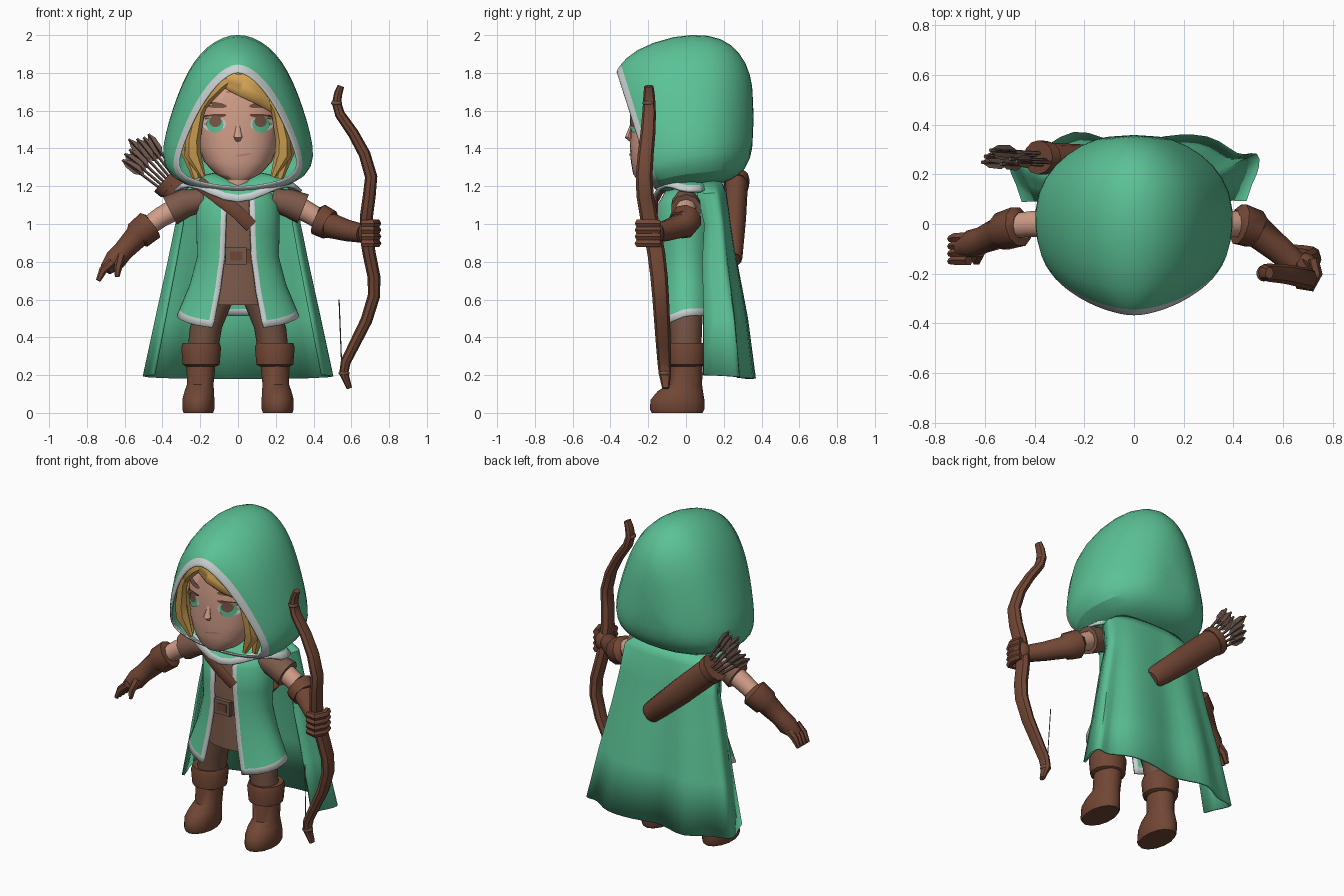
import bpy, bmesh, math, random
from mathutils import Vector as V

random.seed(4)
cube = bpy.data.objects.get("Cube")
if cube:
    bpy.data.objects.remove(cube)
parts = []


def material(name, *rgb):
    m = bpy.data.materials.new(name)
    m.use_nodes = True
    m.diffuse_color = (*rgb, 1)
    m.node_tree.nodes["Principled BSDF"].inputs["Base Color"].default_value = (*rgb, 1)
    return m


GREEN = material("cloak green", .105, .54, .3)
TRIM = material("pale trim", .6, .65, .64)
LEATHER = material("leather brown", .165, .062, .035)
TUNIC = material("tunic brown", .2, .1, .068)
TROUSERS = material("trouser brown", .165, .082, .055)
SKIN = material("skin", .64, .34, .25)
HAIR = material("golden hair", .66, .37, .09)
FEATHER = material("feather taupe", .17, .105, .08)
LIP = material("lip", .55, .22, .17)


def finish(name, bm, mats):
    bmesh.ops.recalc_face_normals(bm, faces=bm.faces)
    me = bpy.data.meshes.new(name)
    bm.to_mesh(me)
    bm.free()
    for m in mats:
        me.materials.append(m)
    ob = bpy.data.objects.new(name, me)
    bpy.context.collection.objects.link(ob)
    parts.append(ob)
    return ob


def loft(name, rings, mats, closed=True, caps=(True, True), rule=None, thick=0):
    """Skin a list of point rings; rule(row, column) picks the material."""
    bm = bmesh.new()
    rows = [[bm.verts.new(p) for p in r] for r in rings]
    n = len(rows[0])
    for i in range(len(rows) - 1):
        for j in range(n if closed else n - 1):
            k = (j + 1) % n
            f = bm.faces.new((rows[i][j], rows[i][k], rows[i + 1][k], rows[i + 1][j]))
            if rule:
                f.material_index = rule(i, j)
    if closed:
        for cap, row in zip(caps, (rows[0], rows[-1])):
            if cap:
                bm.faces.new(row)
    ob = finish(name, bm, mats)
    if thick:
        s = ob.modifiers.new("cloth", 'SOLIDIFY')
        s.thickness, s.offset = thick, 0
    return ob


def ellipse(z, rx, ry, cx=0, cy=0, n=16, power=1):
    """A ring; a power below one makes it boxier."""
    def bend(c):
        return math.copysign(abs(c) ** power, c)
    angles = [math.tau * i / n for i in range(n)]
    return [V((cx + rx * bend(math.sin(a)), cy - ry * bend(math.cos(a)), z)) for a in angles]


def tube(name, pts, radii, mat, n=8, flat=1, ref=(0, 1, 0)):
    pts = [V(p) for p in pts]
    rings = []
    for i, p in enumerate(pts):
        t = (pts[min(i + 1, len(pts) - 1)] - pts[max(i - 1, 0)]).normalized()
        a = t.cross(V(ref)).normalized()
        b = a.cross(t)
        rings.append([p + radii[i] * (a * math.cos(math.tau * k / n) + b * flat * math.sin(math.tau * k / n))
                      for k in range(n)])
    return loft(name, rings, [mat])


def blob(name, loc, scale, mat, box=False):
    bm = bmesh.new()
    if box:
        bmesh.ops.create_cube(bm, size=2)
    else:
        bmesh.ops.create_uvsphere(bm, u_segments=14, v_segments=9, radius=1)
    for v in bm.verts:
        v.co = V(c * s + o for c, s, o in zip(v.co, scale, loc))
    return finish(name, bm, [mat])


# Hood: a pointed opening blended into a rounder outline, swept to the back
half = [(0, 1), (.2, .98), (.4, .92), (.58, .82), (.72, .69), (.85, .52), (.95, .35), (1, .21), (.92, .09), (.6, .02), (0, 0)]
peaked = [(0, 1), (.17, .965), (.36, .88), (.54, .76), (.7, .62), (.84, .46), (.95, .31), (1, .19), (.9, .09), (.5, .03), (0, 0)]
# each section: y, lean, half width, top, bottom
sections = [(-.175, .32, .315, 1.805, 1.195), (-.145, .32, .343, 1.84, 1.165), (-.09, .26, .377, 1.92, 1.175),
            (0, .08, .405, 2.0, 1.19), (.13, 0, .393, 2.003, 1.2), (.235, 0, .325, 1.955, 1.23),
            (.315, 0, .215, 1.86, 1.29), (.352, 0, .1, 1.72, 1.4)]
rings = []
for i, (y, lean, w, top, bot) in enumerate(sections):
    shape = peaked if i < 2 else half
    shape = shape + [(-u, h) for u, h in shape[-2:0:-1]]
    rings.append([V((u * w, y - lean * (bot + h * (top - bot) - 1.2), bot + h * (top - bot))) for u, h in shape])
hood = loft("hood", rings, [GREEN, TRIM], caps=(False, True), rule=lambda i, j: int(i == 0), thick=.015)
hood.modifiers.new("soften", 'SUBSURF').levels = 1

# Head: rows of height, half width, centre y, half depth
head = [(1.235, .06, -.2, .06), (1.265, .12, -.17, .11), (1.33, .18, -.12, .172), (1.41, .21, -.1, .197),
        (1.5, .222, -.08, .215), (1.6, .22, -.075, .222), (1.7, .185, -.07, .21), (1.78, .11, -.04, .13)]
loft("head", [ellipse(z, rx, ry, 0, cy, 28, .85) for z, rx, cy, ry in head], [SKIN])
loft("neck", [ellipse(z, .08, .08, 0, -.04, 10) for z in (1.1, 1.3)], [SKIN])
tube("nose", [(0, -.28, 1.55), (0, -.298, 1.49), (0, -.306, 1.462), (0, -.285, 1.44)], [.008, .015, .023, .014],
     SKIN, 8, .8)


def face_y(x, z):
    for a, b in zip(head, head[1:]):
        if a[0] <= z <= b[0]:
            t = (z - a[0]) / (b[0] - a[0])
            rx, cy, ry = (a[k] + t * (b[k] - a[k]) for k in (1, 2, 3))
            return cy - ry * max(0, 1 - abs(x / rx) ** (2 / .85)) ** (.85 / 2)
    return -.25


def patch(name, cx, cz, w, h, mat, lift, tilt=0, n=14):
    """A thin oval that follows the face."""
    bm = bmesh.new()
    pts = [(0, 0)] + [(w * math.cos(math.tau * i / n), h * math.sin(math.tau * i / n)) for i in range(n)]
    vs = [bm.verts.new((cx + x, face_y(cx + x, cz + z + tilt * x) - lift, cz + z + tilt * x)) for x, z in pts]
    for i in range(n):
        bm.faces.new((vs[0], vs[1 + i], vs[1 + (i + 1) % n]))
    finish(name, bm, [mat])


for s, side in ((1, "left"), (-1, "right")):
    patch(side + "_eye_white", s * .127, 1.53, .063, .04, TRIM, .004)
    patch(side + "_lash", s * .127, 1.57, .066, .012, LEATHER, .006, -s * .1)
    patch(side + "_iris", s * .122, 1.527, .046, .044, GREEN, .0065)
    patch(side + "_pupil", s * .12, 1.543, .033, .03, TUNIC, .009)
    patch(side + "_brow", s * .125, 1.63, .066, .016, TROUSERS, .006, s * .1)
patch("mouth", .03, 1.365, .045, .006, LIP, .005, .15)

# Hair: crown and tapered locks
blob("hair_crown", (0, -.01, 1.59), (.25, .245, .2), HAIR)
for s, side in ((1, "left"), (-1, "right")):
    tube(side + "_front_lock", [(s * .15, -.27, 1.71), (s * .208, -.25, 1.6), (s * .238, -.225, 1.45), (s * .24, -.21, 1.37),
                                (s * .185, -.2, 1.25)], [.025, .032, .04, .045, .014], HAIR, 6, .8)
    tube(side + "_outer_lock", [(s * .18, -.19, 1.66), (s * .225, -.18, 1.53), (s * .26, -.16, 1.4),
                                (s * .22, -.15, 1.24)], [.035, .045, .05, .02], HAIR, 6, .8)
for k in range(3):
    tube("fringe_%d" % k, [(-.09, -.285, 1.775 - .01 * k), (.02, -.315, 1.75 - .015 * k), (.12, -.3, 1.71 - .02 * k),
                           (.2, -.235, 1.63 - .02 * k)], [.025, .045, .042, .01], HAIR, 6, .5)
tube("side_fringe", [(-.03, -.29, 1.775), (-.1, -.305, 1.735), (-.165, -.28, 1.67), (-.21, -.23, 1.58)],
     [.02, .036, .036, .012], HAIR, 6, .6)

# Tunic, belt and trousers
loft("tunic", [ellipse(z, rx, ry) for z, rx, ry in
               ((1.2, .12, .09), (1.1, .19, .13), (.83, .18, .12), (.7, .19, .13), (.57, .2, .135))], [TUNIC])
loft("belt", [ellipse(z, .19, .131) for z in (.79, .865)], [LEATHER])
blob("buckle", (-.01, -.135, .83), (.055, .012, .045), FEATHER, True)
blob("buckle_centre", (-.01, -.144, .83), (.033, .006, .024), LEATHER, True)
tube("chest_strap", [(-.21, -.11, 1.22), (-.09, -.158, 1.13), (.0, -.163, 1.06), (.07, -.145, .99)],
     [.036] * 4, LEATHER, 8, .3)

# Open vest with a pale edge: height, half width, half depth, front gap
vest = [(1.19, .15, .1, .06), (1.1, .215, .15, .06), (.95, .215, .15, .065), (.83, .21, .142, .07), (.68, .25, .155, .095),
        (.55, .305, .165, .125), (.515, .32, .17, .135)]
rings = []
for z, rx, ry, gap in vest:
    a0 = math.asin(gap / rx)
    a1 = a0 + .028 / rx
    angles = [a0] + [a1 + (math.tau - 2 * a1) * i / 22 for i in range(23)] + [math.tau - a0]
    drop = .07 * max(0, min(1, (.85 - z) / .3))
    rings.append([V((rx * math.sin(a), -ry * math.cos(a), z - drop * max(0, math.cos(a)))) for a in angles])
loft("vest", rings, [GREEN, TRIM], closed=False, thick=.014,
     rule=lambda i, j: int(j in (0, 23) or i == len(vest) - 2))

# Shoulder mantle: pale rim dipping at the chest and over each arm
rings = []
for r, rise in ((.3, .08), (.7, .045), (.91, .015), (1, -.012)):
    rings.append([])
    for i in range(28):
        a = math.tau * i / 28
        front = max(0, math.cos(a))
        hump = .05 * math.sin(2 * a) ** 2 if front else 0
        depth = .19 if front else .155
        rings[-1].append(V((.335 * r * math.sin(a), .01 - depth * r * math.cos(a),
                            1.185 + rise + r * (hump - .055 * front ** 2))))
loft("mantle", rings, [GREEN, TRIM], caps=(False, False), thick=.016,
     rule=lambda i, j: int(i == 2 and not 8 < j < 19))

# Long cape with folds and curled edges: height, half width, edge y, depth
rings = []
for z, w, y, d in ((1.23, .22, .04, .14), (1.16, .31, .06, .15), (1.0, .325, .1, .13), (.8, .365, .09, .17),
                   (.5, .43, .1, .21), (.2, .495, .1, .245)):
    fold = .024 * (1.23 - z)
    rings.append([])
    for i in range(33):
        a = math.pi * (i / 32 - .5)
        wave = fold * (-math.cos(8 * a) + .25 * math.sin(13 * a)) * (.3 + .7 * math.cos(a))
        rings[-1].append(V((w * math.sin(a * 1.28) + wave * .3 * math.sin(a),
                            y + d * max(0, math.cos(a)) ** .55 + wave, z - (.02 * math.cos(a) if z < .3 else 0))))
loft("cape", rings, [GREEN], closed=False, thick=.014)

# Legs and boots
for s, side in ((1, "left"), (-1, "right")):
    x = s * .2
    loft(side + "_leg", [ellipse(z, r, r, c * s, 0, 12) for z, r, c in ((.3, .08, .19), (.45, .085, .17), (.62, .095, .11))],
         [TROUSERS])
    loft(side + "_boot", [ellipse(z, rx, ry, x + s * dx, cy, 14) for z, rx, ry, dx, cy in
                          ((0, .08, .135, .01, -.047), (.02, .087, .145, .01, -.047), (.07, .087, .142, .01, -.045),
                           (.115, .08, .12, .005, -.03), (.15, .072, .09, 0, -.005), (.28, .08, .085, -.005, .005))],
         [LEATHER])
    loft(side + "_boot_cuff", [ellipse(z, r, r, x - s * .005, 0, 14) for z, r in
                               ((.245, .08), (.255, .1), (.345, .108), (.37, .1), (.365, .08))], [LEATHER])

# Arms
tube("right_sleeve", [(-.18, 0, 1.13), (-.28, 0, 1.11), (-.36, 0, 1.07)], [.06, .075, .082], TUNIC, 10)
tube("right_forearm", [(-.33, 0, 1.08), (-.41, 0, 1.035), (-.5, -.01, .97)], [.058, .054, .05], SKIN, 10)
tube("right_glove", [(-.455, -.01, 1.0), (-.465, -.01, .993), (-.53, -.03, .94), (-.54, -.035, .93), (-.61, -.065, .855),
                     (-.65, -.08, .81), (-.7, -.1, .76)], [.06, .083, .078, .064, .054, .058, .035], LEATHER, 10)
for k in range(4):
    y = -.055 - .03 * k
    tube("right_finger_%d" % k, [(-.665, y, .8), (-.715, y, .755), (-.74, y - .005, .7)], [.024, .022, .013], LEATHER, 6)
tube("right_thumb", [(-.62, -.11, .83), (-.635, -.145, .77), (-.64, -.15, .72)], [.026, .022, .012], LEATHER, 6)

tube("left_sleeve", [(.18, 0, 1.13), (.27, 0, 1.11), (.345, 0, 1.08)], [.06, .075, .082], TUNIC, 10)
tube("left_forearm", [(.32, 0, 1.09), (.46, 0, 1.01)], [.058, .052], SKIN, 10)
tube("left_glove", [(.41, 0, 1.03), (.425, 0, 1.025), (.485, -.02, .995), (.495, -.03, .99), (.58, -.1, .965), (.66, -.17, .95)],
     [.06, .085, .08, .066, .057, .05], LEATHER, 10)
blob("left_fist", (.69, -.185, .95), (.055, .07, .07), LEATHER)
for k in range(4):
    z = .898 + .035 * k
    tube("left_finger_%d" % k, [(.72, -.14, z), (.735, -.2, z), (.71, -.25, z), (.655, -.24, z)],
         [.022, .024, .024, .02], LEATHER, 6, ref=(0, 0, 1))

# Bow: blade-like limbs, and the loose string
bow = [(.545, 1.73), (.53, 1.69), (.522, 1.64), (.54, 1.58), (.61, 1.48), (.67, 1.37), (.705, 1.25), (.695, 1.15), (.68, 1.04),
       (.68, .93), (.695, .84), (.72, .72), (.72, .62), (.68, .49), (.62, .37), (.57, .27), (.56, .21), (.59, .13)]
lean = [(x, -.1 - .055 * z - .055 * math.exp(-((z - 1.2) / .28) ** 2), z) for x, z in bow]
thick = [.018] + [.022 + .013 * math.sin(math.pi * i / 16) for i in range(16)] + [.014]
tube("bow", lean, thick, LEATHER, 8, 1.35)
for z, x in ((1.64, .522), (.21, .562)):
    blob("bow_nock", (x, -.1 - .06 * z, z), (.03, .033, .018), TROUSERS)
tube("bow_string", [(.55, -.115, .22), (.535, -.1, .6)], [.003, .003], FEATHER, 4)

# Quiver and arrows
base, mouth = V((.08, .25, .81)), V((-.38, .268, 1.23))
axis = (mouth - base).normalized()
tube("quiver", [base, base + axis * .02, base + axis * .32, mouth], [.05, .062, .075, .078], LEATHER, 12, .78)
tube("quiver_rim", [mouth - axis * .04, mouth + axis * .008], [.084, .086], LEATHER, 12, .8)
across = axis.cross(V((0, 1, 0)))
for k in range(7):
    spread = (k - 3) / 3
    off = across * .042 * spread + V((0, random.uniform(-.03, .02), 0))
    start, way = mouth + off, (axis + across * .24 * spread + V((.04, off.y, .1))).normalized()
    size = random.uniform(.24, .31)
    tube("arrow_%d" % k, [start - axis * .1, start + way * size], [.008, .008], FEATHER, 5)
    for ref in ((0, 1, 0), (0, 0, 1)):
        tube("arrow_feather", [start + way * size * t for t in (.45, .62, .86, 1)],
             [.006, .027, .022, .003], FEATHER, 4, .12, ref)

for ob in bpy.context.selected_objects:
    ob.select_set(False)
for ob in parts:
    ob.select_set(True)
bpy.context.view_layer.objects.active = parts[0]
bpy.ops.object.shade_smooth_by_angle(angle=math.radians(42))
